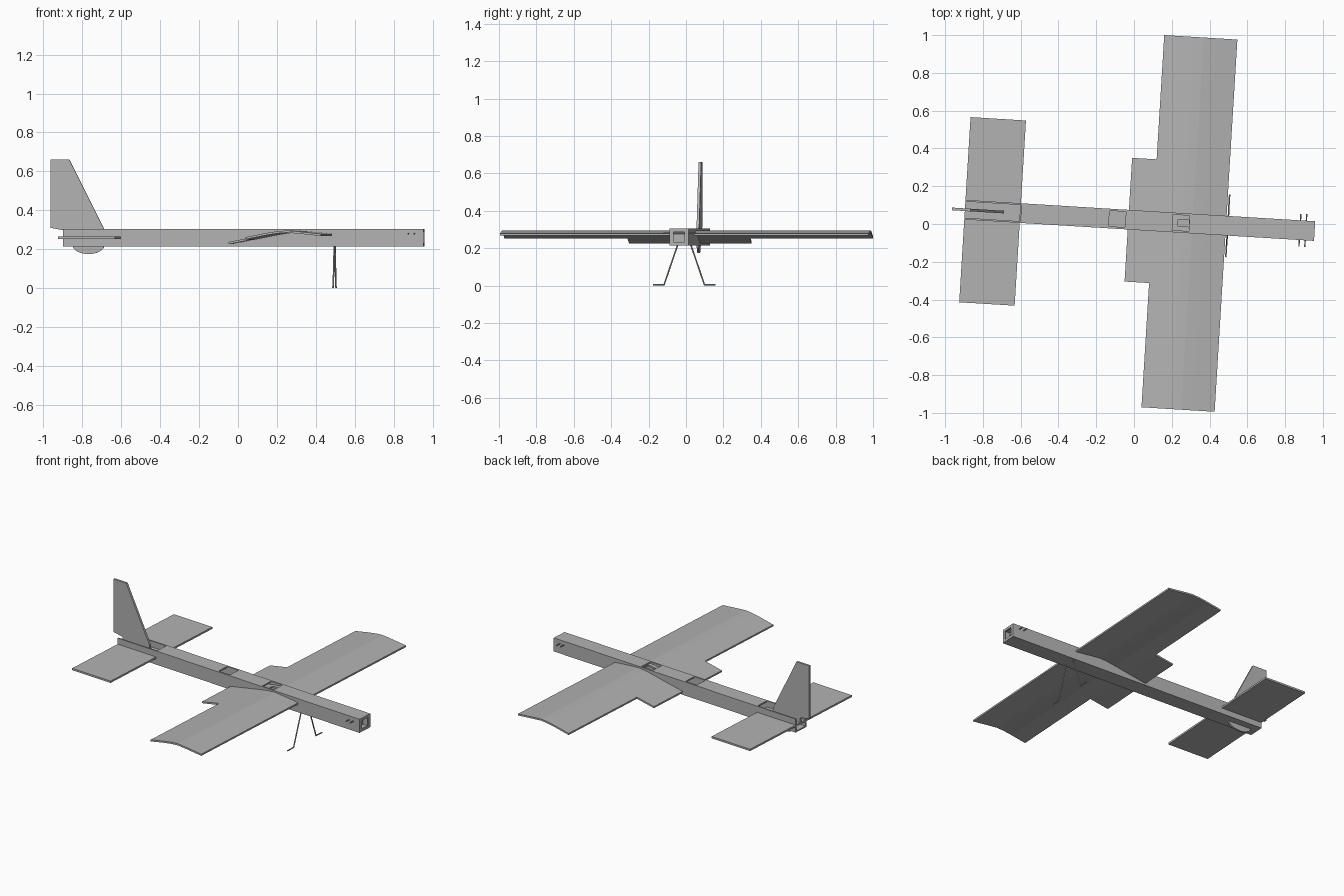
import bpy, bmesh, math
from mathutils import Matrix, Vector

if "Cube" in bpy.data.objects:
    bpy.data.objects.remove(bpy.data.objects["Cube"])

# The whole aircraft is built along x, then yawed slightly
PLACE = Matrix.Translation((0, 0.021, 0)) @ Matrix.Rotation(math.radians(-3.5), 4, 'Z')

grey = bpy.data.materials.new("plain grey")
grey.diffuse_color = (0.45, 0.45, 0.45, 1)
grey.use_nodes = True
grey.node_tree.nodes["Principled BSDF"].inputs["Base Color"].default_value = grey.diffuse_color


def finish(name, bm):
    bmesh.ops.recalc_face_normals(bm, faces=bm.faces)
    bm.transform(PLACE)
    me = bpy.data.meshes.new(name)
    bm.to_mesh(me)
    bm.free()
    me.materials.append(grey)
    ob = bpy.data.objects.new(name, me)
    bpy.context.collection.objects.link(ob)
    return ob


def prism(name, profile, v0, v1):
    """Extrude an (x, z) outline sideways from y = v0 to y = v1."""
    bm = bmesh.new()
    face = bm.faces.new([bm.verts.new((x, v0, z)) for x, z in profile])
    new = bmesh.ops.extrude_face_region(bm, geom=[face])["geom"]
    bmesh.ops.translate(bm, vec=(0, v1 - v0, 0),
                        verts=[g for g in new if isinstance(g, bmesh.types.BMVert)])
    return finish(name, bm)


def box(name, x0, x1, y0, y1, z0, z1):
    return prism(name, [(x0, z0), (x1, z0), (x1, z1), (x0, z1)], y0, y1)


def cut(ob, *size):
    cutter = box("cutter", *size)
    cutter.hide_render = True
    mod = ob.modifiers.new("hole", 'BOOLEAN')
    mod.operation, mod.object, mod.solver = 'DIFFERENCE', cutter, 'EXACT'
    bpy.context.view_layer.objects.active = ob
    bpy.ops.object.modifier_apply(modifier=mod.name)
    bpy.data.objects.remove(cutter)


def rod(name, points, r):
    """Thin round wire through a few points."""
    bm = bmesh.new()
    for a, b in zip(points, points[1:]):
        a, b = Vector(a), Vector(b)
        d = b - a
        m = Matrix.Translation((a + b) / 2) @ d.to_track_quat('Z', 'Y').to_matrix().to_4x4()
        bmesh.ops.create_cone(bm, cap_ends=True, segments=8, radius1=r, radius2=r,
                              depth=d.length + r, matrix=m)
    ob = finish(name, bm)
    bpy.context.view_layer.objects.active = ob
    ob.select_set(True)
    bpy.ops.object.shade_smooth_by_angle()
    ob.select_set(False)


# Fuselage: four planks forming a hollow box, open above the tail
W, T, Z0, Z1 = 0.052, 0.009, 0.215, 0.305
REAR, NOSE = -0.897, 0.949
for side, s in (("left", 1), ("right", -1)):
    box(side + "_fuselage_side", REAR, NOSE, s * W, s * (W - T), Z0, Z1)
box("fuselage_floor", REAR, NOSE, -W + T, W - T, Z0, Z0 + T)
top = box("fuselage_top", -0.6, NOSE, -W + T, W - T, Z1 - T, Z1)
cut(top, -0.132, -0.045, -0.041, 0.041, 0.28, 0.32)
cut(top, 0.205, 0.293, -0.041, 0.041, 0.28, 0.32)

# Nose frame with square opening, and the bulkhead behind it
frame = box("nose_frame", NOSE, 0.958, -W, W, Z0, Z1)
cut(frame, 0.9, 1.0, -0.03, 0.03, 0.232, 0.288)
bulkhead = box("bulkhead", 0.90, 0.91, -W + T, W - T, Z0 + T, Z1 - T)

# Dowels sticking out of the nose sides
for i, x in enumerate((0.880, 0.911)):
    rod("dowel_%d" % (i + 1), [(x, -0.085, 0.28), (x, 0.085, 0.28)], 0.0035)

# Main wing: thin bent section with a wider inner trailing part
TH = 0.011
upper = [(0.10, 0.262), (0.20, 0.282), (0.26, 0.292), (0.31, 0.296), (0.37, 0.291), (0.488, 0.279)]
lower = [(x, z - TH) for x, z in reversed(upper)]
wing = prism("main_wing", upper + lower, -0.987, 0.987)
cut(wing, 0.232, 0.292, -0.018, 0.018, 0.2, 0.32)
prism("wing_inner_flap", [(-0.03, 0.237), (0.10, 0.262), (0.10, 0.262 - TH), (-0.03, 0.237 - TH)],
      -0.328, 0.328)

# Tailplane and upright fin
box("tailplane", REAR, -0.603, -0.491, 0.491, 0.253, 0.265)
prism("tail_fin", [(-0.966, 0.66), (-0.868, 0.66), (-0.69, 0.305), (-0.69, 0.262),
                   (-0.897, 0.262), (-0.897, 0.297), (-0.966, 0.31)], -0.007, 0.007)

# Rounded skid under the tail
prism("tail_skid", [(-0.77 + 0.082 * math.cos(a), 0.22 - 0.045 * math.sin(a))
                    for a in [math.pi * i / 16 for i in range(17)]], -0.006, 0.006)

# Bent wire landing gear
for side, s in (("left", 1), ("right", -1)):
    rod(side + "_landing_leg", [(0.498, s * 0.034, 0.222), (0.497, s * 0.108, 0.005),
                                (0.497, s * 0.165, 0.005)], 0.004)
